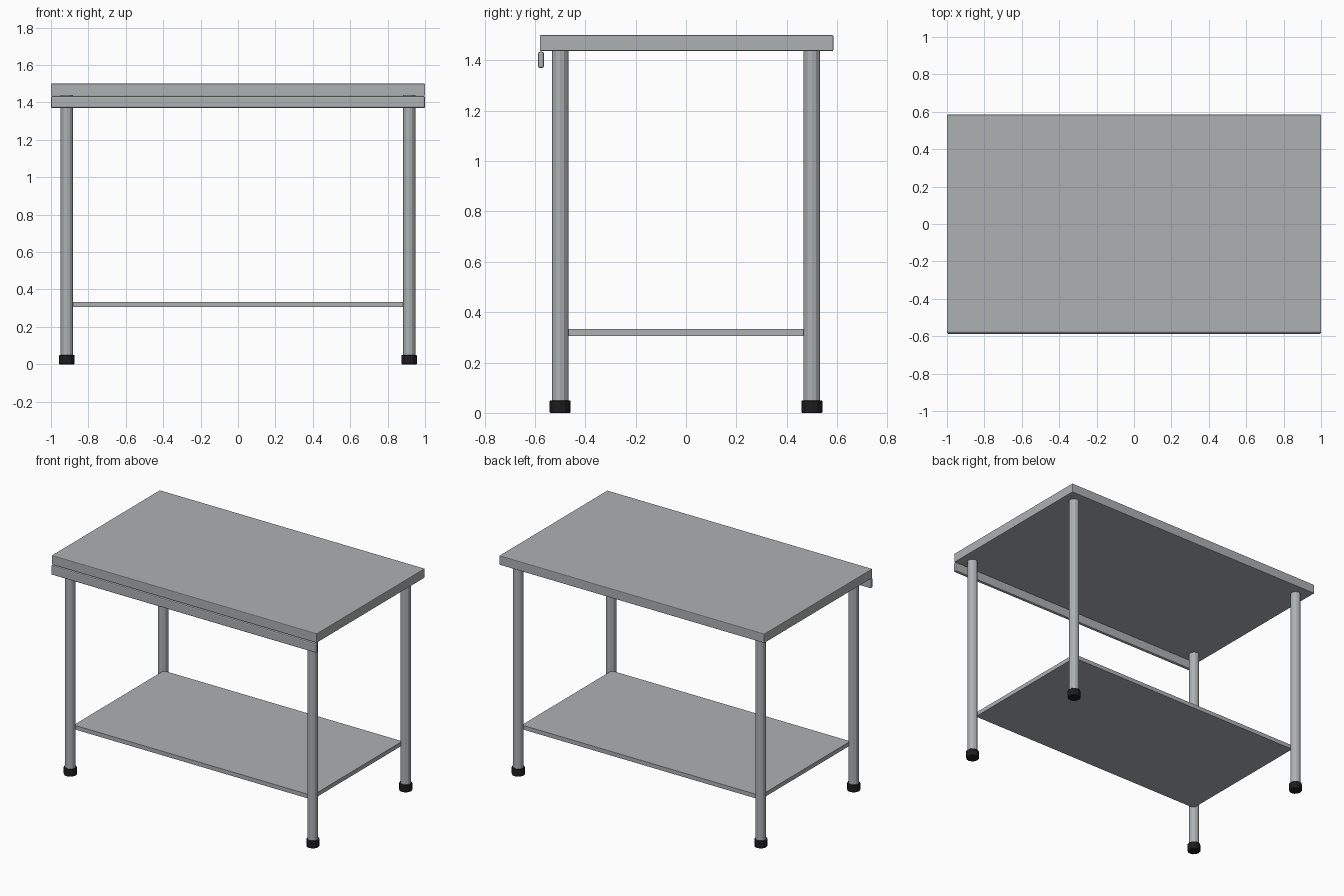
import bpy
from math import radians

cube = bpy.data.objects.get("Cube")
if cube:
    bpy.data.objects.remove(cube, do_unlink=True)


def material(name, colour):
    mat = bpy.data.materials.new(name)
    mat.use_nodes = True
    mat.diffuse_color = colour
    mat.node_tree.nodes["Principled BSDF"].inputs["Base Color"].default_value = colour
    return mat


steel = material("brushed_steel", (0.42, 0.44, 0.45, 1))
rubber = material("black_rubber", (0.012, 0.012, 0.012, 1))


def finish(name, mat, bevel=0):
    obj = bpy.context.object
    obj.name = name
    obj.data.materials.append(mat)
    if bevel:
        mod = obj.modifiers.new("rounded_edges", "BEVEL")
        mod.width = bevel
        mod.segments = 2
    return obj


def box(name, x, y, z, mat, bevel=0):
    """Box spanning the given (low, high) ranges."""
    spans = (x, y, z)
    bpy.ops.mesh.primitive_cube_add(size=1, location=[sum(s) / 2 for s in spans])
    bpy.context.object.scale = [s[1] - s[0] for s in spans]
    bpy.ops.object.transform_apply(location=False, rotation=False, scale=True)
    return finish(name, mat, bevel)


def post(name, x, y, radius, low, high, mat, bevel=0):
    bpy.ops.mesh.primitive_cylinder_add(
        vertices=12, radius=radius, depth=high - low, location=(x, y, (low + high) / 2))
    obj = finish(name, mat, bevel)
    bpy.ops.object.shade_smooth_by_angle(angle=radians(25))
    return obj


# Worktop and lower shelf
box("worktop", (-1, 1), (-0.58, 0.585), (1.437, 1.5), steel, 0.004)
box("lower_shelf", (-0.9, 0.9), (-0.485, 0.485), (0.305, 0.333), steel)

# Rail hanging below the front edge
box("front_rail", (-1, 1), (-0.587, -0.564), (1.37, 1.434), steel, 0.007)

# Legs with rubber feet
for side, x in (("left", 0.915), ("right", -0.915)):
    for end, y in (("front", -0.5), ("back", 0.5)):
        post(f"{end}_{side}_leg", x, y, 0.033, 0.02, 1.44, steel)
        post(f"{end}_{side}_foot", x, y, 0.041, 0, 0.05, rubber, 0.003)
